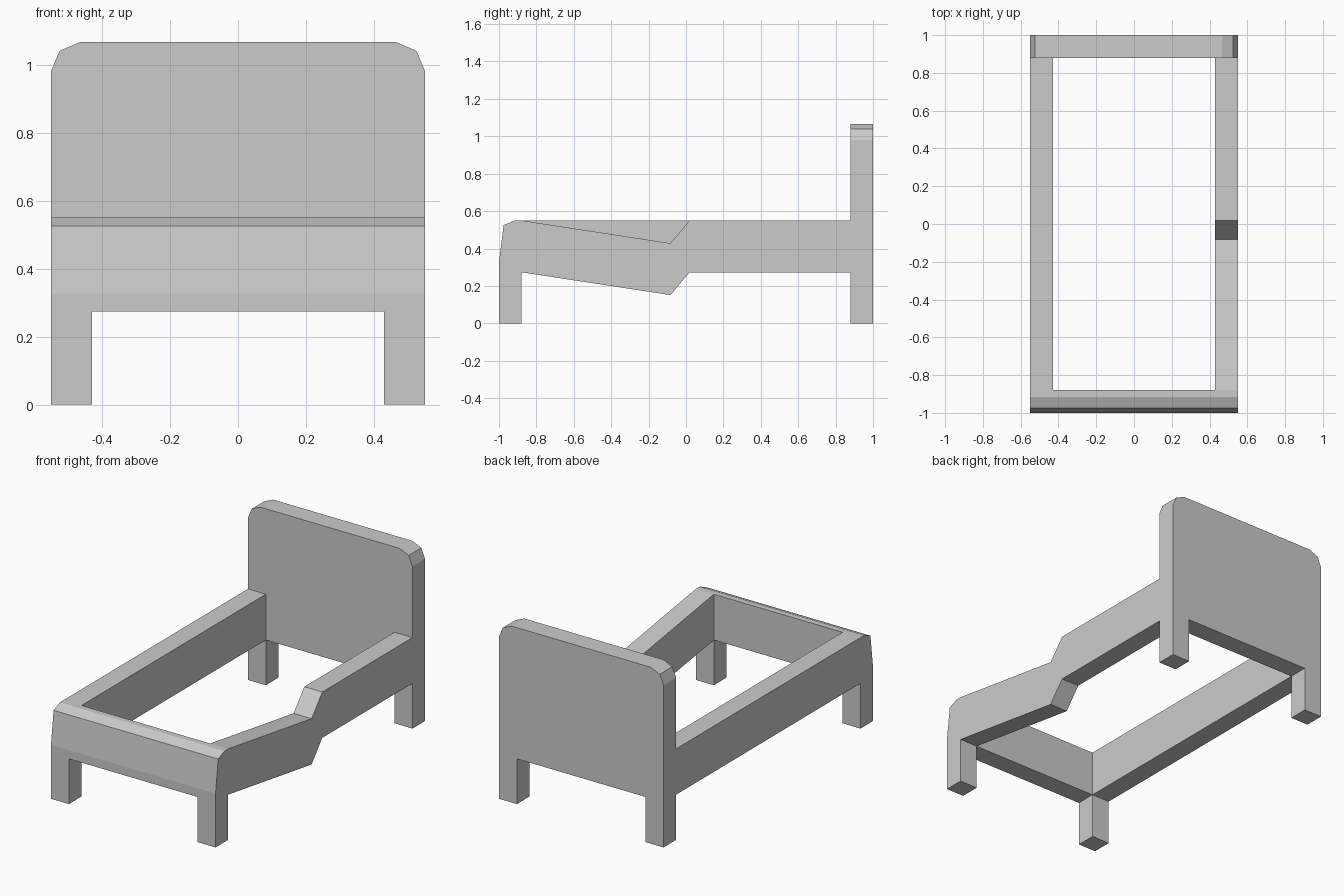
import bpy, bmesh
from mathutils import Vector

if "Cube" in bpy.data.objects:
    bpy.data.objects.remove(bpy.data.objects["Cube"])

W, INNER = 0.55, 0.43      # half width, inside of rails
END = 0.88                 # inner face of head and foot boards
LOW, TOP = 0.273, 0.55     # underside and top of rails


def extrude_profile(name, points, axis, start, end, caps=True):
    """Extrude a 2D profile along x (points are y,z) or y (points are x,z)."""
    def place(p, t):
        return Vector((t, p[0], p[1])) if axis == 'x' else Vector((p[0], t, p[1]))
    bm = bmesh.new()
    a = [bm.verts.new(place(p, start)) for p in points]
    b = [bm.verts.new(place(p, end)) for p in points]
    n = len(points)
    for i in range(n):
        j = (i + 1) % n
        bm.faces.new((a[i], a[j], b[j], b[i]))
    bm.faces.new(a)
    bm.faces.new(b[::-1])
    bmesh.ops.recalc_face_normals(bm, faces=bm.faces)
    mesh = bpy.data.meshes.new(name)
    bm.to_mesh(mesh)
    bm.free()
    obj = bpy.data.objects.new(name, mesh)
    bpy.context.collection.objects.link(obj)
    return obj


# Headboard with its two legs, rounded upper corners
half = [(INNER, LOW), (INNER, 0), (W, 0), (W, 0.98), (0.525, 1.04), (0.465, 1.066)]
headboard = half + [(-x, z) for x, z in reversed(half)]
extrude_profile("headboard", headboard, 'y', END, 1.0)

# Footboard with softened front edge, opened underneath to leave two legs
foot = [(-END, 0), (-1, 0), (-1, 0.326), (-0.975, 0.525), (-0.915, TOP), (-END, TOP)]
footboard = extrude_profile("footboard", foot, 'x', -W, W)
cutter = extrude_profile("leg_gap_cutter", [(-1.1, -0.1), (-0.8, -0.1), (-0.8, LOW), (-1.1, LOW)],
                         'x', -INNER, INNER)
cutter.hide_render = True
cutter.display_type = 'WIRE'
gap = footboard.modifiers.new("leg_gap", 'BOOLEAN')
gap.operation = 'DIFFERENCE'
gap.solver = 'EXACT'
gap.object = cutter

# Side rails: straight on the left, dipped on the right for climbing in
rails = {
    "left_rail": (-1, [(-END, 0), (END, 0)]),
    "right_rail": (1, [(-END, 0), (-0.083, -0.122), (0.019, 0), (END, 0)]),
}
for name, (side, line) in rails.items():
    profile = [(y, TOP + d) for y, d in line] + [(y, LOW + d) for y, d in reversed(line)]
    extrude_profile(name, profile, 'x', side * INNER, side * W)
